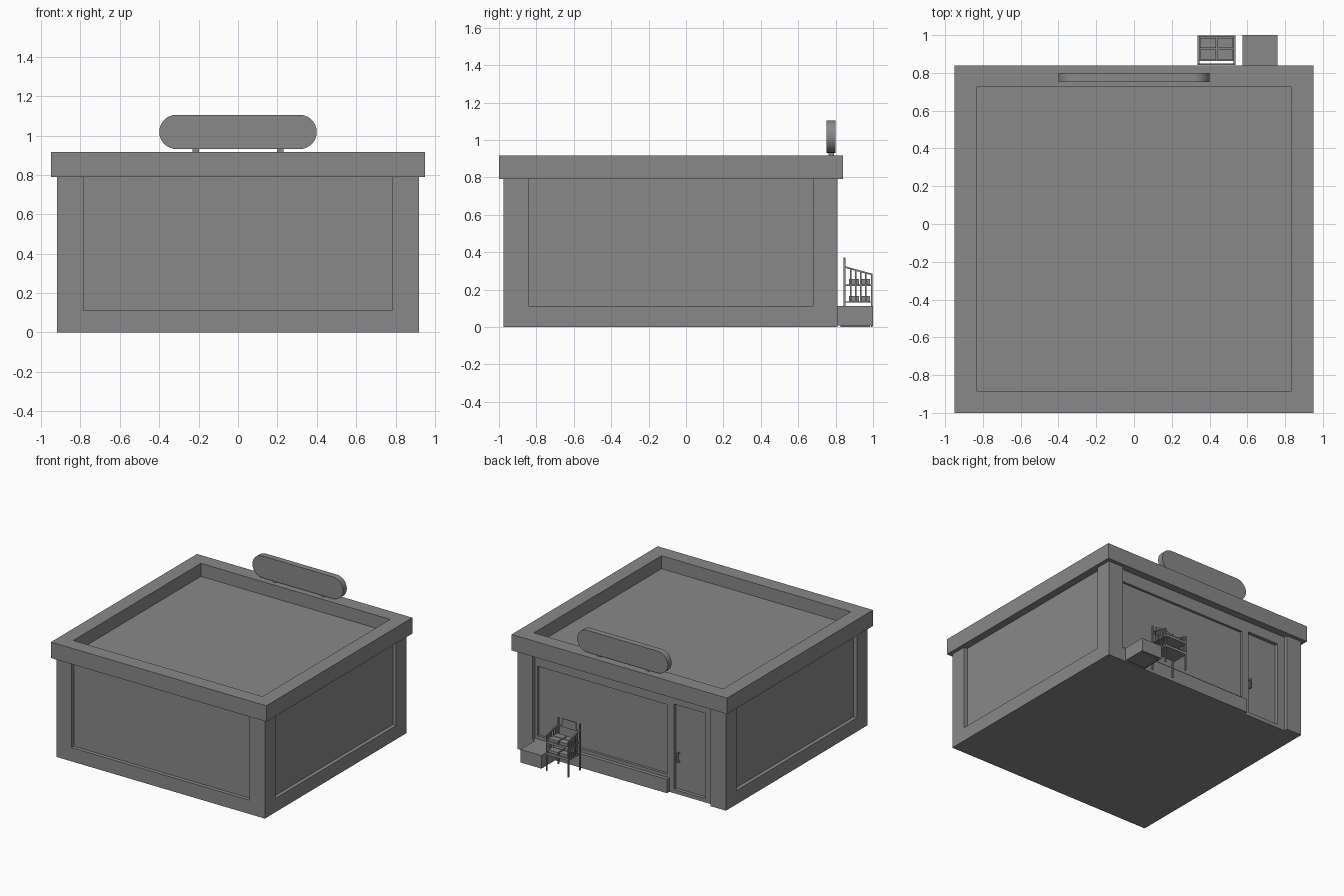
import bpy, bmesh, math

default = bpy.data.objects.get("Cube")
if default:
    bpy.data.objects.remove(default, do_unlink=True)

grey = bpy.data.materials.new("plain_grey")
grey.use_nodes = True
grey.diffuse_color = (0.25, 0.25, 0.25, 1)
shader = next(n for n in grey.node_tree.nodes if n.type == 'BSDF_PRINCIPLED')
shader.inputs["Base Color"].default_value = (0.25, 0.25, 0.25, 1)


def make_object(name, bm):
    mesh = bpy.data.meshes.new(name)
    bmesh.ops.recalc_face_normals(bm, faces=bm.faces)
    bm.to_mesh(mesh)
    bm.free()
    mesh.materials.append(grey)
    obj = bpy.data.objects.new(name, mesh)
    bpy.context.collection.objects.link(obj)
    return obj


def add_box(bm, x, y, z):
    """Add a box given its (low, high) range on each axis."""
    verts = bmesh.ops.create_cube(bm, size=1)["verts"]
    for v in verts:
        v.co = [lo + (c + 0.5) * (hi - lo) for c, (lo, hi) in zip(v.co, (x, y, z))]
    return verts


def boxes(name, *ranges):
    bm = bmesh.new()
    for r in ranges:
        add_box(bm, *r)
    return make_object(name, bm)


def cut(target, x, y, z):
    cutter = boxes("cutter", (x, y, z))
    cutter.hide_render = True
    mod = target.modifiers.new("cut", 'BOOLEAN')
    mod.operation = 'DIFFERENCE'
    mod.solver = 'EXACT'
    mod.object = cutter
    bpy.context.view_layer.objects.active = target
    bpy.ops.object.modifier_apply(modifier=mod.name)
    bpy.data.objects.remove(cutter, do_unlink=True)


# Walls with a shallow recess on every side
PANEL_X, PANEL_Y, PANEL_Z = (-0.785, 0.785), (-0.84, 0.68), (0.11, 0.9)
walls = boxes("walls", ((-0.92, 0.92), (-0.975, 0.81), (0, 0.8)))
cut(walls, PANEL_X, (-1.1, -0.945), PANEL_Z)
cut(walls, (0.89, 1.1), PANEL_Y, PANEL_Z)
cut(walls, (-1.1, -0.89), PANEL_Y, PANEL_Z)
cut(walls, PANEL_X, (0.78, 1.1), PANEL_Z)
# Entrance bay, shop window and door openings in the back wall
cut(walls, (-0.785, -0.4), (0.78, 1.1), (-0.1, 0.3))
cut(walls, (-0.38, 0.765), (0.76, 1.1), (0.135, 0.69))
cut(walls, (-0.72, -0.44), (0.752, 1.1), (0.03, 0.71))

# Flat roof with a sunken deck
bm = bmesh.new()
add_box(bm, (-0.95, 0.95), (-1.0, 0.84), (0.79, 0.917))
bmesh.ops.recalc_face_normals(bm, faces=bm.faces)
top = max(bm.faces, key=lambda f: f.calc_center_median().z)
bmesh.ops.inset_region(bm, faces=[top], thickness=0.163)
deck = bmesh.ops.extrude_face_region(bm, geom=[top])
bmesh.ops.delete(bm, geom=[top], context='FACES_ONLY')
for v in deck["geom"]:
    if isinstance(v, bmesh.types.BMVert):
        v.co.z = 0.813
make_object("roof", bm)

# Pill-shaped sign board on two short posts
bm = bmesh.new()
R, STEPS = 0.087, 16
outline = []
for side, start in ((1, -math.pi / 2), (-1, math.pi / 2)):
    for i in range(STEPS + 1):
        a = start + math.pi * i / STEPS
        outline.append(bm.verts.new((side * (0.4 - R) + R * math.cos(a), 0.752,
                                     1.018 + R * math.sin(a))))
face = bm.faces.new(outline)
ext = bmesh.ops.extrude_face_region(bm, geom=[face])
bmesh.ops.translate(bm, vec=(0, 0.048, 0),
                    verts=[v for v in ext["geom"] if isinstance(v, bmesh.types.BMVert)])
sign = make_object("sign_board", bm)
bpy.ops.object.select_all(action='DESELECT')
sign.select_set(True)
bpy.context.view_layer.objects.active = sign
bpy.ops.object.shade_smooth_by_angle(angle=math.radians(35))
boxes("sign_posts", *[((x - 0.016, x + 0.016), (0.763, 0.79), (0.91, 0.94))
                      for x in (-0.215, 0.215)])

# Door handle: a grip held by two stubs
boxes("door_handle", ((-0.474, -0.464), (0.77, 0.78), (0.25, 0.325)),
      *[((-0.474, -0.464), (0.75, 0.771), (z, z + 0.01)) for z in (0.25, 0.315)])

# Storage box beside the wall, on a slightly inset base
boxes("storage_box", ((0.575, 0.76), (0.81, 1.0), (0.008, 0.113)))
boxes("storage_box_base", ((0.59, 0.745), (0.825, 0.985), (0, 0.01)))

# Display rack
X0, X1, Y0, Y1, T = 0.337, 0.538, 0.842, 0.998, 0.01
parts = []
for x in (X0, X1 - T):
    parts.append(((x, x + T), (Y0, Y0 + T), (0, 0.37)))
    parts.append(((x, x + T), (Y1 - T, Y1), (0, 0.285)))
    for z in (0.13, 0.22):
        parts.append(((x, x + T), (Y0, Y1), (z, z + 0.007)))
    for i in range(1, 5):
        y = Y0 + 0.008 + i * 0.027
        parts.append(((x + 0.002, x + 0.008), (y, y + 0.008), (0.13, 0.32 - i * 0.008)))
boxes("rack_frame", *parts)

# Sloping side rails
bm = bmesh.new()
for x in (X0, X1 - T):
    for v in add_box(bm, (x, x + T), (Y0, Y1), (0.318, 0.327)):
        if v.co.y > 0.9:
            v.co.z -= 0.043
make_object("rack_side_rails", bm)

# Shelves, front lips and trays of goods
shelves, goods = [], []
for z in (0.13, 0.22):
    shelves.append(((X0, X1), (0.862, Y1), (z, z + 0.006)))
    shelves.append(((X0, X1), (Y1 - 0.006, Y1), (z, z + 0.02)))
    for x in (0.35, 0.442):
        for y in (0.872, 0.931):
            goods.append(((x, x + 0.083), (y, y + 0.053), (z + 0.006, z + 0.036)))
boxes("rack_shelves", *shelves)
boxes("rack_trays", *goods)

# Placard and crossbar at the rear of the rack
boxes("rack_placard", ((0.375, 0.5), (Y0 + 0.001, Y0 + 0.009), (0.315, 0.372)))
boxes("rack_crossbar", ((X0, X1), (Y0 + 0.001, Y0 + 0.009), (0.305, 0.316)))
